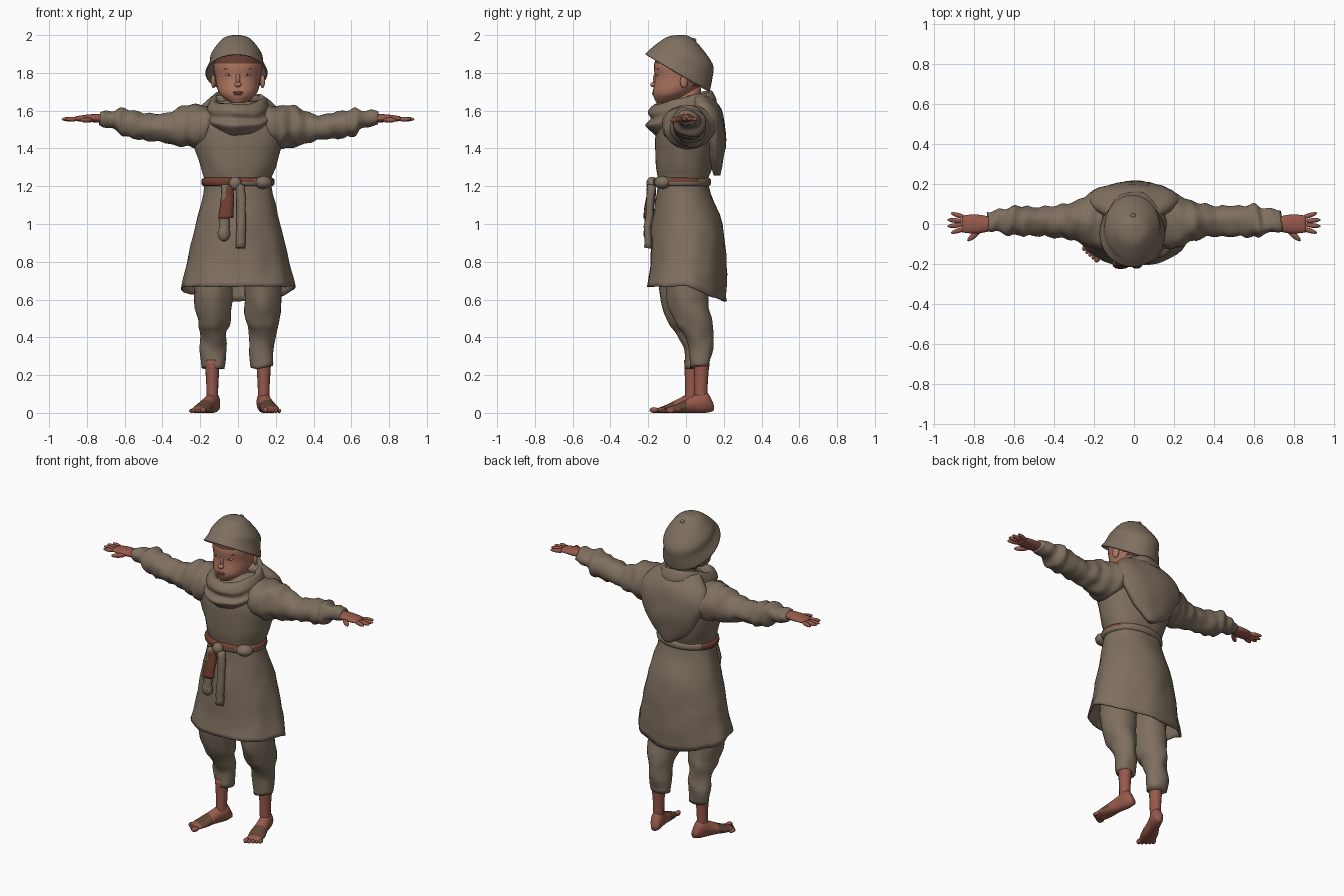
import bpy, bmesh, math
from mathutils import Vector, noise

cube = bpy.data.objects.get("Cube")
if cube:
    bpy.data.objects.remove(cube, do_unlink=True)


def material(name, *rgb):
    mat = bpy.data.materials.new(name)
    mat.use_nodes = True
    mat.diffuse_color = (*rgb, 1)
    shader = mat.node_tree.nodes["Principled BSDF"]
    shader.inputs["Base Color"].default_value = (*rgb, 1)
    shader.inputs["Roughness"].default_value = .9
    return mat


CLOTH = material("grey brown cloth", .21, .16, .115)
FACE = material("face skin", .42, .18, .12)
SKIN = material("limb skin", .31, .1, .07)
LEATHER = material("red brown leather", .16, .05, .03)
GRIME = material("dark foot grime", .13, .06, .035)
HAIR = material("dark hair", .12, .045, .03)
LIPS = material("lips", .33, .1, .07)
EYE = material("eye", .48, .27, .18)

AXES = {"z": lambda along, across, depth: Vector((across, depth, along)),
        "x": lambda along, across, depth: Vector((along, across, depth)),
        "y": lambda along, across, depth: Vector((across, along, depth))}


def finish(bm, name, materials, rule=None):
    bmesh.ops.recalc_face_normals(bm, faces=bm.faces)
    for face in bm.faces:
        face.smooth = True
        face.material_index = rule(face.calc_center_median()) if rule else 0
    mesh = bpy.data.meshes.new(name)
    bm.to_mesh(mesh)
    bm.free()
    for mat in materials:
        mesh.materials.append(mat)
    obj = bpy.data.objects.new(name, mesh)
    bpy.context.collection.objects.link(obj)
    return obj


def spline(keys, steps):
    """Smooth curve through the key cross-sections."""
    keys = [Vector(key) for key in keys]
    result = []
    for i in range(len(keys) - 1):
        start, end = keys[i], keys[i + 1]
        leave = (end - keys[max(i - 1, 0)]) / 2
        arrive = (keys[min(i + 2, len(keys) - 1)] - start) / 2
        for step in range(steps):
            u = step / steps
            ease = u * u * (3 - 2 * u)
            result.append(start.lerp(end, ease) + leave * (u * (1 - u) ** 2)
                          - arrive * (u * u * (1 - u)))
    return result + [keys[-1]]


def loft(name, keys, *materials, axis="z", side=1, sides=28, steps=4, centre=0, shift=0,
         open_end=None, rule=None, wobble=0, folds=None, droop=None):
    """Each key is (along, half width, low edge, high edge) of an oval section."""
    bm = bmesh.new()
    loops = []
    for along, width, low, high in spline(keys, steps):
        loop = []
        for i in range(sides):
            angle = math.tau * i / sides
            swell = 1 + (folds(along, angle) if folds else 0)
            drop = droop(along, math.sin(angle)) if droop else 0
            across = centre + width * swell * math.cos(angle)
            depth = (low + high) / 2 + (high - low) / 2 * swell * math.sin(angle)
            point = AXES[axis](along - drop, across, depth + shift)
            point.x *= side
            point += noise.noise_vector(point * 11) * wobble
            loop.append(bm.verts.new(point))
        loops.append(loop)
    for lower, upper in zip(loops, loops[1:]):
        for i in range(sides):
            j = (i + 1) % sides
            bm.faces.new((lower[i], lower[j], upper[j], upper[i]))
    for end, loop in (("first", loops[0]), ("last", loops[-1])):
        if end != open_end:
            bm.faces.new(loop)
    obj = finish(bm, name, materials, rule)
    if open_end:
        obj.modifiers.new("cloth thickness", "SOLIDIFY").thickness = .008
    return obj


def blob(name, location, size, mat, turn=0, parent=None):
    bm = bmesh.new()
    bmesh.ops.create_uvsphere(bm, u_segments=14, v_segments=10, radius=1)
    bmesh.ops.scale(bm, vec=size, verts=bm.verts)
    obj = finish(bm, name, [mat])
    obj.location = location
    obj.rotation_euler.z = turn
    obj.parent = parent
    return obj


def strip(name, centre, bottom, top, width, mat):
    """Flat band hanging from the belt."""
    return loft(name, [(bottom, width, -.225, -.185), (top, width, -.205, -.16)], mat,
                centre=centre, sides=12, steps=8, wobble=.012)


def skirt_folds(height, angle):
    return .03 * max(0, 1.1 - height) * (math.sin(9 * angle + 1) + math.sin(5 * angle))


def sleeve_folds(reach, angle):
    return .14 * reach * math.cos(80 * (reach - .62) + 1.5 * math.cos(angle))


# Coat with a flaring skirt, its hem dipping only at the back
loft("coat", [(.67, .3, -.21, .21), (.8, .27, -.19, .21), (1, .225, -.18, .19),
              (1.2, .18, -.15, .12), (1.3, .2, -.16, .14), (1.48, .25, -.16, .17),
              (1.58, .23, -.13, .16), (1.65, .1, -.07, .1)],
     CLOTH, sides=48, open_end="first", folds=skirt_folds, wobble=.008,
     droop=lambda height, back: .6 * max(0, .8 - height) * max(0, back))

# Draped cowl round the neck, low at the front, and the hood down the back
loft("cowl", [(1.51, .14, -.16, .15), (1.56, .175, -.22, .165), (1.59, .165, -.19, .16),
              (1.63, .16, -.2, .16), (1.67, .13, -.15, .13), (1.59, .08, -.09, .08)],
     CLOTH, sides=36, wobble=.012, droop=lambda height, back: -.04 * back)
loft("hood", [(1.26, .03, .15, .185), (1.34, .13, .12, .2), (1.48, .21, .08, .21),
              (1.6, .22, .03, .185), (1.68, .13, 0, .13)], CLOTH, wobble=.01)

# Belt, leather where the cloth wrap does not cover it
loft("belt", [(1.2 + rise, .18 + bulge, -.16 - bulge, .12 + bulge)
              for rise, bulge in ((0, 0), (.01, .012), (.035, .012), (.045, 0))],
     LEATHER, CLOTH, sides=40, steps=2,
     rule=lambda p: int(p.y > .065 or (p.x > 0 and p.z < 1.22) or (p.x > .1 and p.y < -.08)))
blob("belt_knot", (-.015, -.18, 1.215), (.035, .03, .035), CLOTH)
blob("belt_wrap", (.135, -.125, 1.22), (.05, .04, .034), CLOTH, turn=.6)
strip("long_belt_end", .015, .87, 1.21, .026, CLOTH)
strip("short_belt_end", -.07, .95, 1.21, .024, CLOTH)
strip("leather_strip", -.06, 1.03, 1.2, .034, LEATHER)
blob("short_end_knot", (-.075, -.2, .95), (.034, .025, .042), CLOTH)

for side, name in ((1, "left"), (-1, "right")):
    is_left = side > 0

    # Puckered sleeve
    loft(name + "_sleeve", [(.12, .13, 1.42, 1.62), (.2, .14, 1.4, 1.63),
                            (.3, .1, 1.41, 1.62), (.42, .075, 1.44, 1.575),
                            (.6, .08, 1.46, 1.61), (.66, .06, 1.5, 1.6),
                            (.735, .05, 1.52, 1.6)],
         CLOTH, axis="x", side=side, steps=7, centre=.015, folds=sleeve_folds, wobble=.014)

    # Hand with four fanned fingers and a thumb
    loft(name + "_hand", [(.7, .032, 1.535, 1.585), (.79, .048, 1.54, 1.58),
                          (.86, .042, 1.545, 1.57)],
         SKIN, axis="x", side=side, sides=16)
    for i in range(4):
        fan = i - 1.5
        blob(f"{name}_finger_{i + 1}", (side * (.895 - .008 * fan ** 2), .005 + .025 * fan, 1.555),
             (.042, .012, .012), SKIN, turn=side * .2 * fan)
    blob(name + "_thumb", (side * .8, -.056, 1.55), (.045, .014, .014), SKIN, turn=-side * .7)

    # Baggy trouser leg, puffed at the knee
    loft(name + "_trouser_leg", [(.24, .06, .025, .13), (.34, .067, .015, .14),
                                 (.42, .068, -.02, .14), (.48, .085, -.06, .135),
                                 (.6, .1, -.1, .12), (.85, .09, -.12, .12)],
         CLOTH, side=side, centre=.13, shift=0 if is_left else -.03, wobble=.014)

    # Bare shin, long foot with a dark patch, and toes
    stride = 0 if is_left else -.05
    loft(name + "_shin", [(.05, .03, .045, .115), (.15, .032, .045, .115),
                          (.28, .04, .04, .125)],
         SKIN, side=side, sides=16, centre=.136, shift=stride)
    foot = loft(name + "_foot", [(.06, .02, .01, .05), (.02, .036, 0, .115),
                                 (-.05, .037, 0, .09), (-.13, .05, 0, .05),
                                 (-.195, .042, 0, .026)],
                SKIN, GRIME, axis="y", sides=16,
                rule=lambda p: int(-.17 < p.y < -.09 and p.z > .02))
    foot.location = (side * .137, .085 + stride, 0)
    foot.rotation_euler.z = .22 if is_left else -.4
    for i in range(5):
        size = .011 if i else .015
        blob(f"{name}_toe_{i + 1}", (side * (.02 * i - .038), .007 * i - .207, size),
             (size, .024, size), SKIN, parent=foot)

    # Paired facial features
    for part, across, depth, height, shape, mat in (
            ("eye", .047, -.152, 1.79, (.019, .005, .008), EYE),
            ("iris", .047, -.156, 1.79, (.006, .003, .006), HAIR),
            ("eyebrow", .05, -.152, 1.82, (.026, .005, .004), LIPS),
            ("ear", .13, -.01, 1.755, (.012, .022, .036), FACE)):
        blob(f"{name}_{part}", (side * across, depth, height), shape, mat, turn=side * .3)

# Neck, and a head with hair above the brow and at the nape
loft("neck", [(1.55, .07, -.06, .075), (1.74, .065, -.06, .08)], FACE, sides=16)
loft("head", [(1.64, .035, -.155, -.08), (1.69, .098, -.175, .03), (1.77, .12, -.165, .11),
              (1.86, .125, -.165, .125), (1.95, .06, -.09, .06)],
     FACE, HAIR, steps=8,
     rule=lambda p: int(p.z > 1.85 or (p.y > .03 and p.z > 1.73)))
blob("nose_bridge", (0, -.161, 1.765), (.012, .014, .035), FACE)
blob("nose_tip", (0, -.172, 1.738), (.019, .017, .014), FACE)
blob("upper_lip", (0, -.171, 1.697), (.028, .008, .006), LIPS)
blob("lower_lip", (0, -.171, 1.688), (.023, .009, .006), LIPS)

# Soft cap whose brim rises at the front and dips at the back
loft("cap", [(2, .02, -.05, 0), (1.98, .075, -.1, .05), (1.9, .133, -.16, .14),
             (1.85, .143, -.19, .14), (1.8, .165, -.215, .125)],
     CLOTH, sides=36, centre=-.008, open_end="last",
     droop=lambda height, back: .5 * (2 - height) * back)
blob("cap_button", (-.005, .04, 1.975), (.015, .015, .009), CLOTH)
